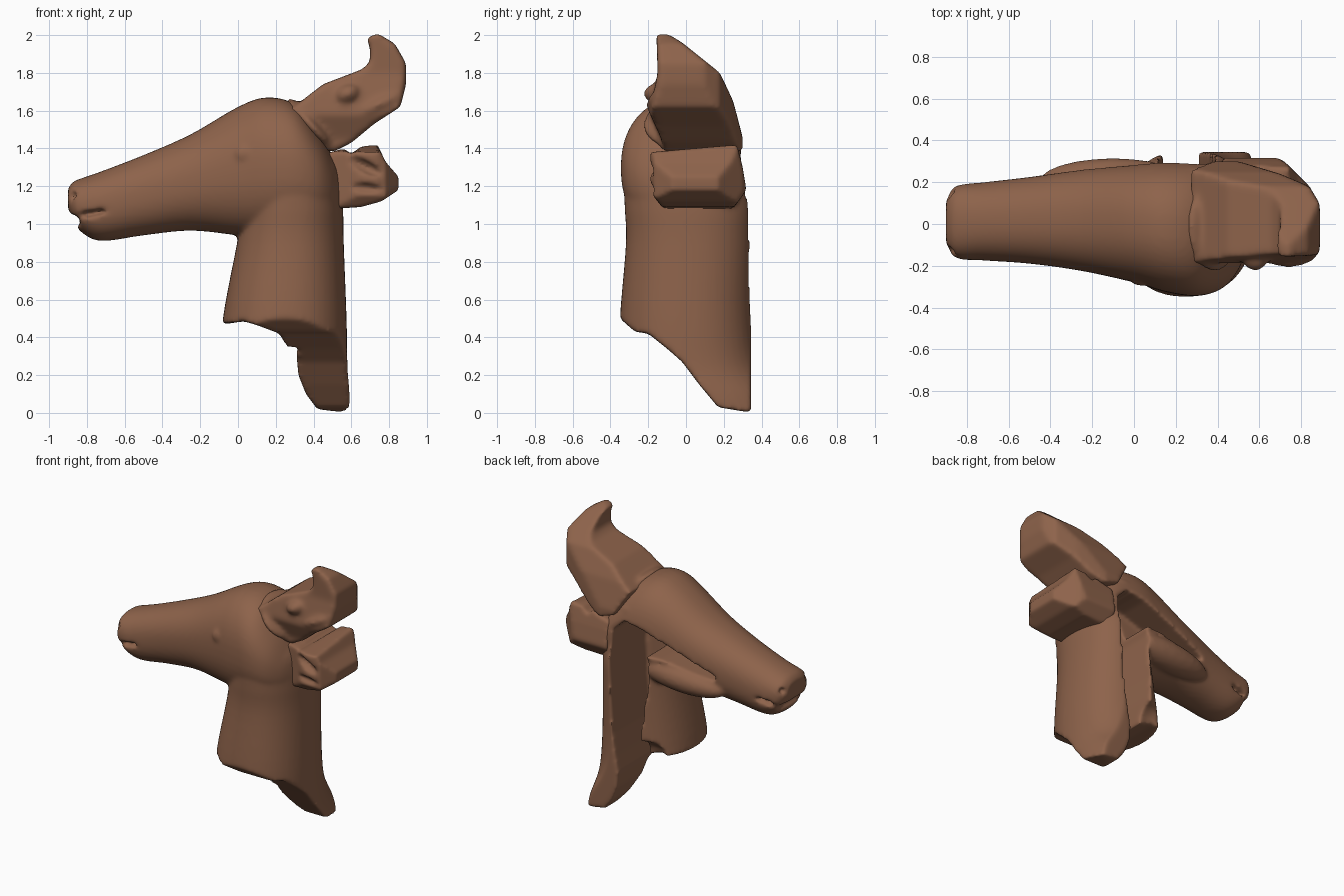
import bpy, bmesh, math
from mathutils import Matrix

if "Cube" in bpy.data.objects:
    bpy.data.objects.remove(bpy.data.objects["Cube"])

clay = bpy.data.materials.new("brown clay")
clay.diffuse_color = (0.27, 0.125, 0.07, 1)
clay.use_nodes = True
clay.node_tree.nodes["Principled BSDF"].inputs["Base Color"].default_value = clay.diffuse_color


def new_object(name, bm):
    bmesh.ops.recalc_face_normals(bm, faces=bm.faces)
    mesh = bpy.data.meshes.new(name)
    bm.to_mesh(mesh)
    bm.free()
    ob = bpy.data.objects.new(name, mesh)
    bpy.context.collection.objects.link(ob)
    mesh.materials.append(clay)
    return ob


def smooth_rows(rows, steps=5):
    # Catmull-Rom interpolation between section rows
    out = []
    for i in range(len(rows) - 1):
        p = [rows[max(i - 1, 0)], rows[i], rows[i + 1], rows[min(i + 2, len(rows) - 1)]]
        for s in range(steps):
            t = s / steps
            out.append([b + 0.5 * t * (c - a + t * (2*a - 5*b + 4*c - d + t * (3*(b - c) + d - a)))
                        for a, b, c, d in zip(*p)])
    return out + [list(rows[-1])]


def loft(name, axis, rows, power=2.3, n=48):
    # superellipse sections; row = position, a min, a max, b min, b max
    bm = bmesh.new()
    rings = []
    for t, a0, a1, b0, b1 in smooth_rows(rows):
        ring = []
        for k in range(n):
            c, s = math.cos(k * math.tau / n), math.sin(k * math.tau / n)
            a = (a0 + a1) / 2 + (a1 - a0) / 2 * math.copysign(abs(c) ** (2 / power), c)
            b = (b0 + b1) / 2 + (b1 - b0) / 2 * math.copysign(abs(s) ** (2 / power), s)
            ring.append(bm.verts.new((t, a, b) if axis == 'x' else (a, b, t)))
        rings.append(ring)
    for r, q in zip(rings, rings[1:]):
        for k in range(n):
            bm.faces.new((r[k], r[(k + 1) % n], q[(k + 1) % n], q[k]))
    bm.faces.new(rings[0])
    bm.faces.new(rings[-1])
    return new_object(name, bm)


def prism(name, axis, profile, lo, hi):
    # profile is (y, z), (x, z) or (x, y) for axis x, y or z
    bm = bmesh.new()
    i = 'xyz'.index(axis)
    face = bm.faces.new([bm.verts.new(p[:i] + (lo,) + p[i:]) for p in profile])
    ext = bmesh.ops.extrude_face_region(bm, geom=[face])
    for v in ext['geom']:
        if isinstance(v, bmesh.types.BMVert):
            v.co[i] = hi
    return new_object(name, bm)


def blob(centre, radii, tilt=0):
    bm = bmesh.new()
    m = Matrix.Translation(centre) @ Matrix.Rotation(tilt, 4, 'Y') @ Matrix.Diagonal((*radii, 1))
    bmesh.ops.create_uvsphere(bm, u_segments=24, v_segments=14, radius=1, matrix=m)
    return new_object("blob", bm)


def apply(ob, mod):
    bpy.context.view_layer.objects.active = ob
    bpy.ops.object.modifier_apply(modifier=mod.name)


def combine(ob, other, how):
    mod = ob.modifiers.new("bool", 'BOOLEAN')
    mod.operation, mod.solver, mod.object = how, 'EXACT', other
    apply(ob, mod)
    bpy.data.objects.remove(other)


def sculpt(ob, iterations, voxel=0.013):
    # fuse into one soft clay surface
    mod = ob.modifiers.new("remesh", 'REMESH')
    mod.mode, mod.voxel_size, mod.use_smooth_shade = 'VOXEL', voxel, True
    apply(ob, mod)
    mod = ob.modifiers.new("smooth", 'SMOOTH')
    mod.factor, mod.iterations = 0.5, iterations
    apply(ob, mod)


# head with long muzzle
head = loft("head_and_neck", 'x', [
    (-.9, -.09, .11, 1.08, 1.19), (-.87, -.15, .17, 1.01, 1.225), (-.82, -.17, .19, .95, 1.245),
    (-.72, -.175, .2, .91, 1.28), (-.5, -.19, .225, .94, 1.365), (-.25, -.225, .26, .965, 1.475),
    (0, -.28, .285, .94, 1.62), (.15, -.325, .3, .93, 1.67), (.3, -.345, .3, .95, 1.635),
    (.42, -.31, .3, .98, 1.5), (.5, -.22, .28, 1.02, 1.36), (.545, -.1, .2, 1.1, 1.22)])

# neck
combine(head, loft("neck", 'z', [
    (-.1, -.09, .6, -.35, .6), (.08, -.09, .595, -.35, .52), (.25, -.09, .58, -.35, .4),
    (.5, -.08, .575, -.35, .36), (.9, -.005, .56, -.318, .355), (1.1, .03, .555, -.325, .35),
    (1.3, .06, .53, -.325, .3), (1.48, .15, .42, -.25, .27)], 2.2), 'UNION')

# cheek flap and eye
combine(head, blob((-.1, .2, 1.075), (.36, .115, .1), -.08), 'UNION')
combine(head, blob((.035, -.262, 1.37), (.055, .035, .05)), 'UNION')

# mouth slits, lower lip set back, nostrils
for y in (-.18, .2):
    combine(head, blob((-.78, y, 1.055), (.11, .07, .018), -.2), 'DIFFERENCE')
    combine(head, blob((-.87, y * .7, 1.15), (.025, .025, .022)), 'DIFFERENCE')
combine(head, blob((-.9, 0, 1.015), (.07, .4, .04)), 'DIFFERENCE')

# open back, hollow neck and slot into the head
combine(head, prism("back_cut", 'y', [(-2, -1), (2, -1), (2, 3), (-2, 3)], .345, 1), 'DIFFERENCE')
combine(head, prism("neck_hollow", 'y', [
    (.14, -.2), (.14, .62), (.12, .8), (.11, 1.12), (.13, 1.2), (.19, 1.37), (.3, 1.4), (.38, 1.32),
    (.39, 1.15), (.36, .6), (.33, .42), (.29, .2), (.28, -.2)], -.1, 1), 'DIFFERENCE')
combine(head, prism("head_slot", 'y', [
    (.25, 1.1), (.12, 1.19), (0, 1.19), (-.4, 1.125), (-.4, 1.16), (-.1, 1.28), (.15, 1.37),
    (.25, 1.39)], .04, 1), 'DIFFERENCE')

# ragged broken lower edge
combine(head, prism("edge_cut_a", 'y', [
    (-.4, .49), (-.07, .47), (.03, .485), (.1, .465), (.22, .42), (.26, .345), (.31, .31), (.32, .2),
    (.36, .1), (.42, .02), (.58, 0), (.8, 0), (.8, -.4), (-.4, -.4)], -1, 1), 'DIFFERENCE')
combine(head, prism("edge_cut_b", 'x', [
    (-.6, .55), (-.35, .5), (-.27, .43), (-.2, .42), (-.1, .34), (-.02, .27), (.07, .15), (.17, .03),
    (.35, 0), (.8, 0), (.8, -.4), (-.6, -.4)], -1, 1), 'DIFFERENCE')
combine(head, blob((.08, .34, .47), (.17, .12, .12)), 'DIFFERENCE')
sculpt(head, 8)

# upswept horn: side, rear and top outlines crossed
horn = prism("horn", 'y', [
    (.27, 1.6), (.36, 1.67), (.45, 1.74), (.66, 1.82), (.7, 1.86), (.7, 1.93), (.68, 1.985),
    (.74, 2.01), (.83, 1.955), (.89, 1.85), (.89, 1.74), (.86, 1.62), (.72, 1.53), (.6, 1.43),
    (.5, 1.38), (.38, 1.42)], -.3, .5)
combine(horn, prism("horn_rear_outline", 'x', [
    (-.12, 1.3), (-.13, 1.45), (-.19, 1.58), (-.17, 1.7), (-.15, 1.8), (-.16, 2.1), (-.1, 2.01),
    (-.02, 1.96), (.18, 1.8), (.25, 1.65), (.31, 1.42), (.3, 1.3)], -1, 2), 'INTERSECT')
combine(horn, prism("horn_top_outline", 'z', [
    (.2, -.2), (.84, -.2), (.9, -.12), (.9, .08), (.84, .18), (.7, .24), (.5, .3), (.2, .3)],
    0, 3), 'INTERSECT')
combine(horn, blob((.58, -.155, 1.69), (.07, .07, .05), -.4), 'UNION')
combine(horn, blob((.74, -.14, 1.63), (.14, .07, .04), -.45), 'UNION')
# band around the horn base
combine(horn, blob((.385, -.01, 1.525), (.05, .22, .185), -.75), 'UNION')
sculpt(horn, 16)

# drooping ear with folded front
ear = prism("ear", 'y', [
    (.42, 1.36), (.56, 1.4), (.6, 1.37), (.65, 1.41), (.74, 1.42), (.78, 1.33), (.85, 1.25),
    (.85, 1.18), (.76, 1.12), (.65, 1.09), (.5, 1.08), (.42, 1.1)], -.4, .5)
combine(ear, prism("ear_rear_outline", 'x', [
    (-.19, 1.38), (.27, 1.42), (.3, 1.3), (.32, 1.18), (.25, 1.08), (-.12, 1.08), (-.19, 1.17)],
    -1, 2), 'INTERSECT')
combine(ear, prism("ear_top_outline", 'z', [
    (.3, -.1), (.5, -.12), (.62, -.17), (.7, -.2), (.78, -.17), (.86, -.06), (.86, .16), (.72, .3),
    (.6, .36), (.3, .36)], 0, 3), 'INTERSECT')
for centre, radii, tilt in (((.66, -.2, 1.31), (.13, .06, .035), .45),
                            ((.67, -.2, 1.19), (.13, .05, .03), .1)):
    combine(ear, blob(centre, radii, tilt), 'DIFFERENCE')
sculpt(ear, 8)
